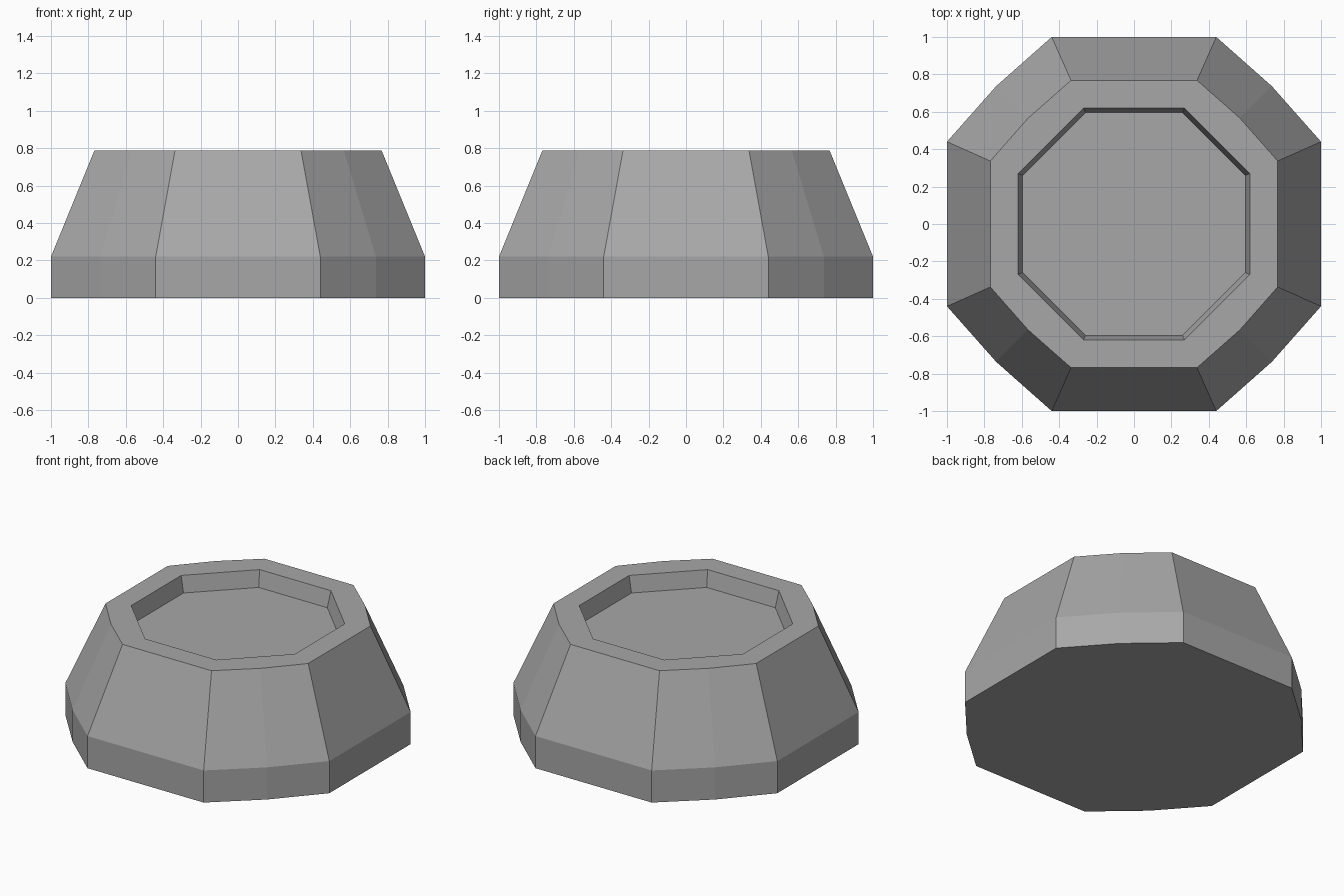
import bpy
import bmesh

cube = bpy.data.objects.get("Cube")
if cube:
    bpy.data.objects.remove(cube, do_unlink=True)

# Single stone-grey material
grey = bpy.data.materials.new("mid_grey")
grey.use_nodes = True
colour = (0.39, 0.39, 0.39, 1.0)
grey.diffuse_color = colour
grey.node_tree.nodes["Principled BSDF"].inputs["Base Color"].default_value = colour


def ring(bm, half, flat, z, corner=None):
    """Chamfered square ring; corner adds a point on each diagonal."""
    side = [(half, flat)]
    if corner:
        side.append((corner, corner))
    side.append((flat, half))
    points = []
    for _ in range(4):
        points += side
        side = [(-y, x) for x, y in side]
    return [bm.verts.new((x, y, z)) for x, y in points]


def bridge(bm, lower, upper):
    n = len(lower)
    for i in range(n):
        j = (i + 1) % n
        bm.faces.new((lower[i], lower[j], upper[j], upper[i]))


bm = bmesh.new()

# Outer body: upright foot, then tapering wall
base = ring(bm, 1.0, 0.44, 0.0, 0.737)
shoulder = ring(bm, 1.0, 0.44, 0.22, 0.737)
rim = ring(bm, 0.768, 0.337, 0.787, 0.566)
bm.faces.new(base[::-1])
bridge(bm, base, shoulder)
bridge(bm, shoulder, rim)

# Octagonal recess in the top
lip = ring(bm, 0.62, 0.27, 0.787)
floor = ring(bm, 0.595, 0.26, 0.677)
bridge(bm, lip, floor)
bm.faces.new(floor)

# Flat rim between the body and the recess
for k in range(4):
    a, b, c, d = (rim[(3 * k + i) % 12] for i in range(4))
    p, q, r = (lip[(2 * k + i) % 8] for i in range(3))
    bm.faces.new((a, b, c, q, p))
    bm.faces.new((c, d, r, q))

bmesh.ops.recalc_face_normals(bm, faces=bm.faces[:])
mesh = bpy.data.meshes.new("recessed_base")
bm.to_mesh(mesh)
bm.free()
mesh.materials.append(grey)
body = bpy.data.objects.new("recessed_base", mesh)
bpy.context.collection.objects.link(body)
